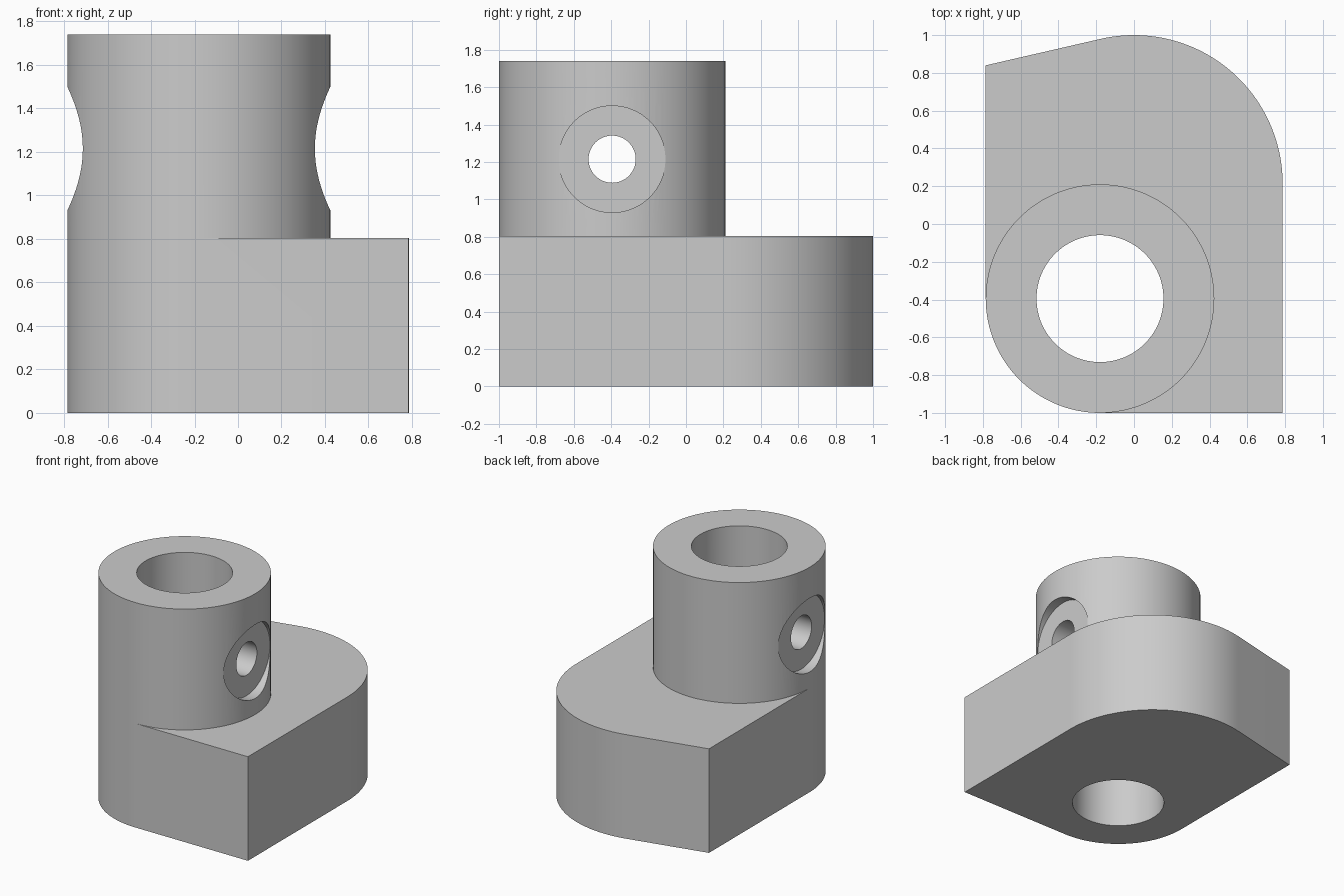
import bpy, bmesh
from math import sin, cos, pi, radians

if "Cube" in bpy.data.objects:
    bpy.data.objects.remove(bpy.data.objects["Cube"])

SEGMENTS = 128
BORE = (-0.18, -0.395)      # axis of the upright tube
TUBE_R, BORE_R = 0.605, 0.336
BASE_TOP, TUBE_TOP = 0.805, 1.74
HOLE_Z = 1.215

gray = bpy.data.materials.new("plain gray")
gray.use_nodes = True
COLOR = (0.6, 0.6, 0.6, 1)
gray.diffuse_color = COLOR
gray.node_tree.nodes["Principled BSDF"].inputs["Base Color"].default_value = COLOR


def arc(center, radius, start, end, steps):
    """Points along an arc, angles in degrees."""
    angles = [radians(start + (end - start) * i / steps) for i in range(steps + 1)]
    return [(center[0] + radius * cos(a), center[1] + radius * sin(a)) for a in angles]


def prism(name, outline, bottom, top):
    """Extrude a closed outline upward into a solid."""
    bm = bmesh.new()
    face = bm.faces.new([bm.verts.new((x, y, bottom)) for x, y in outline])
    moved = bmesh.ops.extrude_face_region(bm, geom=[face])["geom"]
    verts = [v for v in moved if isinstance(v, bmesh.types.BMVert)]
    bmesh.ops.translate(bm, verts=verts, vec=(0, 0, top - bottom))
    bmesh.ops.recalc_face_normals(bm, faces=bm.faces)
    mesh = bpy.data.meshes.new(name)
    bm.to_mesh(mesh)
    bm.free()
    mesh.materials.append(gray)
    obj = bpy.data.objects.new(name, mesh)
    bpy.context.collection.objects.link(obj)
    return obj


def cylinder(name, center, radius, bottom, top):
    return prism(name, arc(center, radius, 0, 360, SEGMENTS)[:-1], bottom, top)


def side_cutter(name, radius, near, far):
    """Cylinder lying along x, level with the side hole."""
    obj = cylinder(name, (0, 0), radius, near, far)
    obj.rotation_euler = (0, pi / 2, 0)
    obj.location = (BORE[0], BORE[1], HOLE_Z)
    return obj


def combine(target, other, operation):
    """Apply a boolean and discard the helper."""
    mod = target.modifiers.new(operation, 'BOOLEAN')
    mod.operation, mod.object, mod.solver = operation, other, 'EXACT'
    other.hide_render = True
    bpy.context.view_layer.objects.active = target
    bpy.ops.object.modifier_apply(modifier=mod.name)
    bpy.data.objects.remove(other)


# Base block: square front corner, corner rounded with the tube, domed back
outline = [(0.785, -1.0)]
outline += arc((0, 0.213), 0.787, 0, 103, 48)
outline += [(-0.785, 0.84)]
outline += arc(BORE, TUBE_R, 180, 270, SEGMENTS // 4)
body = prism("bracket_body", outline, 0, BASE_TOP)

# Upright tube with its through bore
combine(body, cylinder("tube", BORE, TUBE_R, 0, TUBE_TOP), 'UNION')
combine(body, cylinder("bore_cutter", BORE, BORE_R, -0.1, TUBE_TOP + 0.1), 'DIFFERENCE')

# Cross hole with a flat circular seat on each side
combine(body, side_cutter("cross_hole_cutter", 0.126, -0.8, 0.8), 'DIFFERENCE')
for near, far in ((0.53, 0.8), (-0.8, -0.53)):
    combine(body, side_cutter("seat_cutter", 0.285, near, far), 'DIFFERENCE')

bpy.ops.object.select_all(action='DESELECT')
body.select_set(True)
bpy.context.view_layer.objects.active = body
bpy.ops.object.shade_smooth_by_angle(angle=radians(30))
